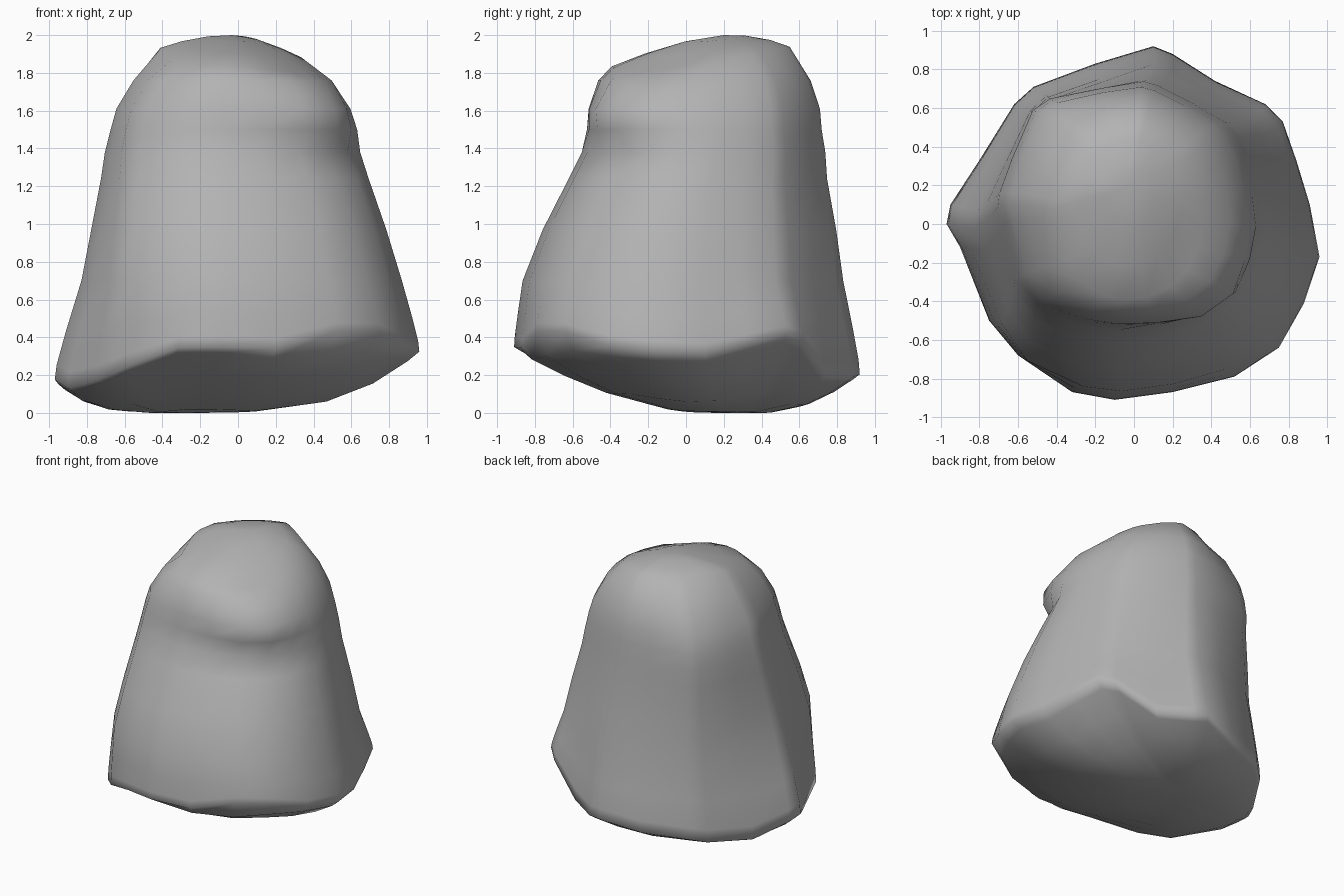
import bpy
import bmesh
import math

if "Cube" in bpy.data.objects:
    bpy.data.objects.remove(bpy.data.objects["Cube"], do_unlink=True)

stone = bpy.data.materials.new("grey stone")
stone.use_nodes = True
stone.diffuse_color = (0.45, 0.45, 0.45, 1)
shader = stone.node_tree.nodes["Principled BSDF"]
shader.inputs["Base Color"].default_value = stone.diffuse_color
shader.inputs["Roughness"].default_value = 0.9

# Widest outline of the rock, counter-clockwise
OUTLINE = [(.96, -.17), (.91, .1), (.84, .33), (.77, .53), (.68, .62), (.42, .74),
           (.2, .88), (.1, .92), (-.2, .83), (-.52, .71), (-.62, .62), (-.8, .33),
           (-.95, .1), (-.97, 0), (-.9, -.12), (-.75, -.5), (-.6, -.68), (-.32, -.87),
           (-.1, -.91), (.2, -.87), (.52, -.79), (.75, -.64), (.88, -.41)]
WIDEST = (-.97, .96, -.91, .92)

# Body sections from the bottom up: height, then x and y limits
SECTIONS = [(.7, -.83, .87, -.86, .83), (.97, -.78, .79, -.75, .79),
            (1.24, -.73, .7, -.61, .74), (1.38, -.71, .66, -.54, .73),
            (1.5, -.68, .63, -.51, .71), (1.61, -.65, .59, -.5, .7),
            (1.76, -.56, .5, -.45, .65)]
CAP = (-.42, .37, -.38, .54)


def curve(v, low, high, left, right):
    """One-axis bend: zero between low and high, rising on either side."""
    if v < low:
        return left[0] * ((low - v) / left[1]) ** left[2]
    if v > high:
        return right[0] * ((v - high) / right[1]) ** right[2]
    return 0


def underside(x, y):
    return (curve(x, -.3, -.25, (.17, .67, 4), (.35, 1.21, 3))
            + curve(y, .1, .4, (.3, 1, 1.7), (.18, .5, 2)))


def crown(x, y):
    return (2 - curve(x, -.05, 0, (.06, .36, 2), (.14, .38, 1.4))
            - curve(y, .2, .25, (.16, .58, 1.5), (.06, .3, 2))
            - .5 * max(0, -x) * max(0, y - .2))


def near(p, target, width):
    """Falls from one to zero as a point turns away from a compass angle."""
    d = math.remainder(math.atan2(p[1], p[0]) - math.radians(target), math.tau)
    return math.exp(-(d / width) ** 2)


def lerp(a, b, t):
    return tuple(i + (j - i) * t for i, j in zip(a, b))


def section(z, limits):
    """Outline squeezed into limits, rounder higher up, with full left-hand corners."""
    x0, x1, y0, y1 = limits
    taper = 1 - 2 * max(0, z - 1.5)
    points = []
    for p in OUTLINE:
        r = .95 / math.hypot(*p)
        x, y = lerp(p, (p[0] * r, p[1] * r), (z - .5) * .5)
        u = (x - WIDEST[0]) / (WIDEST[1] - WIDEST[0])
        v = (y - WIDEST[2]) / (WIDEST[3] - WIDEST[2])
        x, y = x0 + u * (x1 - x0), y0 + v * (y1 - y0)
        # Soft hollow under a bulge on the front corner
        hollow = .06 * math.exp(-((z - 1.38) / .11) ** 2)
        bulge = .09 * math.exp(-((z - 1.57) / .17) ** 2)
        push = ((bulge - hollow) * near(p, -45, .45)
                + taper * (.075 * near(p, -135, .35) + .05 * z * near(p, 135, .35)))
        k = 1 + push / math.hypot(x, y)
        points.append((x * k, y * k))
    return points


def rim_lift(p, s):
    """Rise of the edge between sides and underside; fades in towards the rim."""
    broad = (.2 * near(p, 37, .35) + .06 * near(p, 130, .35)
             + .06 * near(p, -112, .45) - .06 * near(p, -12, .3))
    steep = .1 * near(p, -55, .35)
    return broad * max(0, s - .4) / .6 + steep * max(0, s - .95) * 20


# Underside rings, the last one being the rim
rings = []
for s in (.3, .6, .8, .95, 1):
    ring = []
    for p in OUTLINE:
        x, y = lerp((-.27, .25), p, s)
        ring.append((x, y, underside(x, y) + rim_lift(p, s)))
    rings.append(ring)
rim = rings[-1]

# Sides, starting a little steeper just above the rim
body = [[(x, y, z) for x, y in section(z, limits)] for z, *limits in SECTIONS]
for t, rise in ((.07, .15), (.43, .5)):
    rings.append([(*lerp(a[:2], b[:2], t), a[2] + (b[2] - a[2]) * rise)
                  for a, b in zip(rim, body[0])])
rings += body

# Sloping crown
for s in (1, .7, .35):
    ring = []
    for p in section(1.9, CAP):
        x, y = lerp((-.03, .2), p, s)
        ring.append((x, y, crown(x, y)))
    rings.append(ring)

# Skin the rings and close both ends
bm = bmesh.new()
loops = [[bm.verts.new(co) for co in ring] for ring in rings]
count = len(OUTLINE)
for lower, upper in zip(loops, loops[1:]):
    for i in range(count):
        j = (i + 1) % count
        bm.faces.new((lower[i], lower[j], upper[j], upper[i]))
bottom = bm.verts.new((-.27, .25, 0))
top = bm.verts.new((-.03, .2, 2))
for i in range(count):
    j = (i + 1) % count
    bm.faces.new((bottom, loops[0][j], loops[0][i]))
    bm.faces.new((top, loops[-1][i], loops[-1][j]))
bmesh.ops.recalc_face_normals(bm, faces=bm.faces)
for face in bm.faces:
    face.smooth = True

mesh = bpy.data.meshes.new("boulder")
bm.to_mesh(mesh)
bm.free()
mesh.materials.append(stone)
boulder = bpy.data.objects.new("boulder", mesh)
bpy.context.collection.objects.link(boulder)
